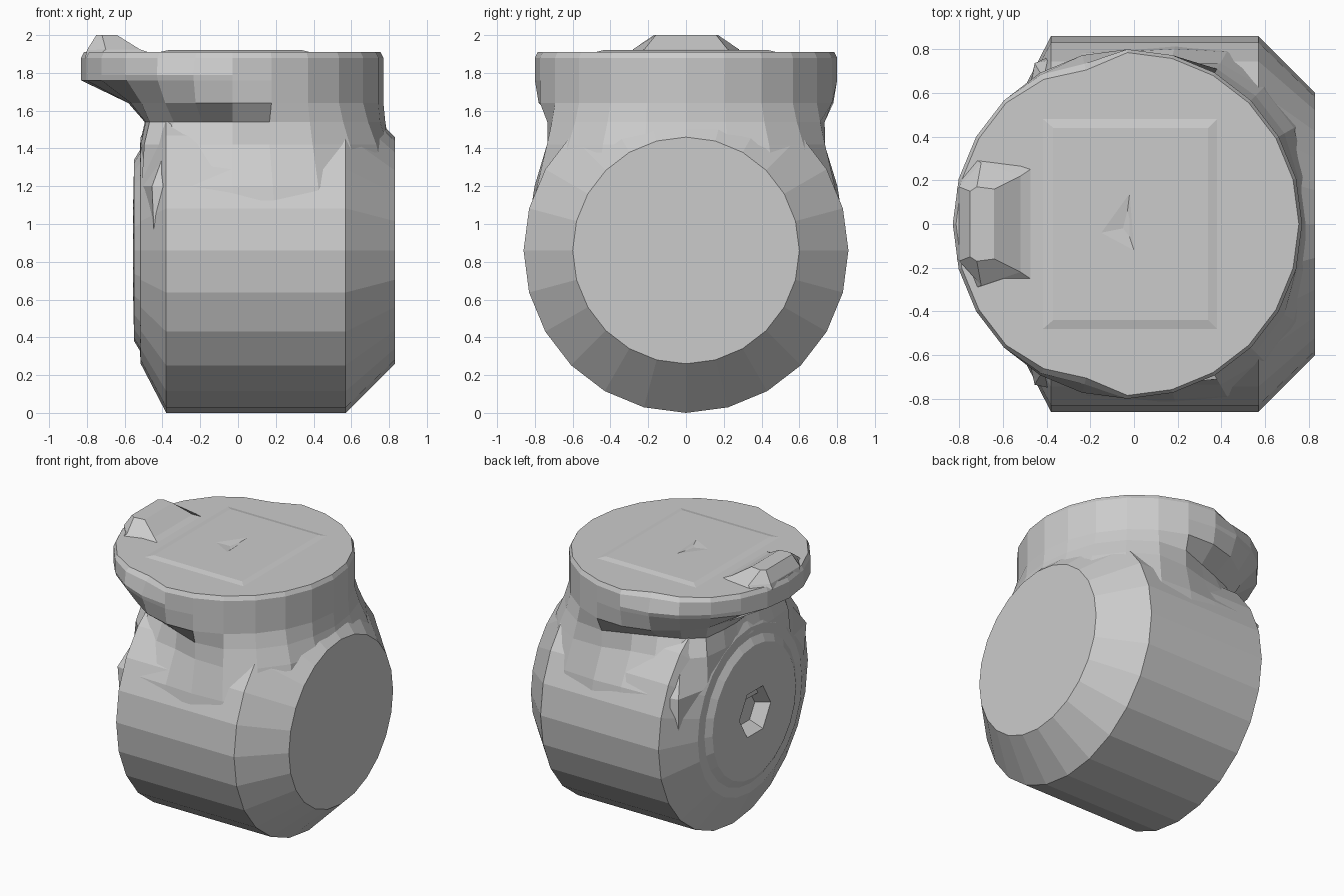
import bpy, bmesh
from math import sin, cos, pi, radians, degrees

SEG = 24


def loft(name, rings):
    """Skin a stack of equal-length closed rings and cap both ends."""
    bm = bmesh.new()
    loops = [[bm.verts.new(p) for p in ring] for ring in rings]
    for a, b in zip(loops, loops[1:]):
        n = len(a)
        for i in range(n):
            j = (i + 1) % n
            bm.faces.new((a[i], a[j], b[j], b[i]))
    bm.faces.new(loops[0][::-1])
    bm.faces.new(loops[-1])
    bmesh.ops.recalc_face_normals(bm, faces=bm.faces)
    mesh = bpy.data.meshes.new(name)
    bm.to_mesh(mesh)
    bm.free()
    obj = bpy.data.objects.new(name, mesh)
    bpy.context.collection.objects.link(obj)
    return obj


def axle_ring(x, r, hexagon=False):
    """Ring round the horizontal axis, optionally flattened to six sides."""
    pts = []
    for i in range(SEG):
        a = 2 * pi * i / SEG
        k = cos(pi / 6) / cos((a % (pi / 3)) - pi / 6) if hexagon else 1
        pts.append((x, r * k * cos(a), 0.86 + r * k * sin(a)))
    return pts


def polar_ring(z, radii):
    """Ring round the vertical axis from 13 radii (0..180 deg), mirrored in y."""
    full = radii + radii[-2:0:-1]
    return [(-0.03 + r * cos(radians(15 * i)), r * sin(radians(15 * i)), z)
            for i, r in enumerate(full)]


# Horizontal drum: bevelled right end, stepped left end with hex recess
loft("drum_body", [
    axle_ring(0.83, 0.60), axle_ring(0.57, 0.86), axle_ring(-0.38, 0.86),
    axle_ring(-0.515, 0.60), axle_ring(-0.52, 0.53), axle_ring(-0.55, 0.48),
    axle_ring(-0.557, 0.18, True), axle_ring(-0.47, 0.12, True)])

# Neck blending the drum into the round top, with overhanging lip on the left
loft("neck_and_round_top", [
    polar_ring(0.95, [.85, .87, .95, .99, .95, .87, .84, .86, .83, .66, .54, .50, .48]),
    polar_ring(1.20, [.85, .87, .94, .96, .91, .83, .79, .81, .85, .68, .55, .50, .49]),
    polar_ring(1.42, [.83, .85, .88, .88, .85, .76, .68, .67, .69, .66, .56, .50, .49]),
    polar_ring(1.54, [.81, .81, .83, .83, .82, .76, .66, .62, .62, .62, .53, .48, .45]),
    polar_ring(1.64, [.80, .80, .80, .80, .80, .80, .78, .75, .71, .68, .62, .57, .55]),
    polar_ring(1.76, [.80] * 7 + [.79] * 3 + [.80] * 3),
    polar_ring(1.79, [.80] * 13),
    polar_ring(1.88, [.80] * 7 + [.76, .79] + [.80] * 4),
    polar_ring(1.91, [.785] * 7 + [.73, .765] + [.785] * 4)])


def rect(x0, x1, y, z):
    return [(x0, -y, z), (x1, -y, z), (x1, y, z), (x0, y, z)]


# Faint raised square on the top with a small nick in the middle
loft("top_panel", [
    rect(-0.44, 0.40, 0.50, 1.905), rect(-0.37, 0.34, 0.44, 1.92),
    [(-0.15, -0.04, 1.92), (0, -0.12, 1.92), (-0.01, 0.02, 1.92), (-0.02, 0.14, 1.92)],
    [(-0.05, -0.02, 1.912), (-0.02, -0.06, 1.912), (-0.02, 0.02, 1.912), (-0.03, 0.06, 1.912)]])

# Raised tab at the left rim
loft("rim_tab", [
    [(-0.75, -0.31, 1.88), (-0.46, -0.26, 1.905), (-0.46, 0.26, 1.905),
     (-0.75, 0.31, 1.88), (-0.81, 0.16, 1.88), (-0.81, -0.16, 1.88)],
    [(-0.70, -0.28, 1.925), (-0.52, -0.22, 1.925), (-0.52, 0.22, 1.925),
     (-0.70, 0.28, 1.925), (-0.80, 0.17, 1.92), (-0.80, -0.17, 1.92)],
    [(-0.72, -0.17, 2.0), (-0.64, -0.16, 2.0), (-0.64, 0.16, 2.0),
     (-0.72, 0.17, 2.0), (-0.75, 0.15, 2.0), (-0.75, -0.15, 2.0)]])
